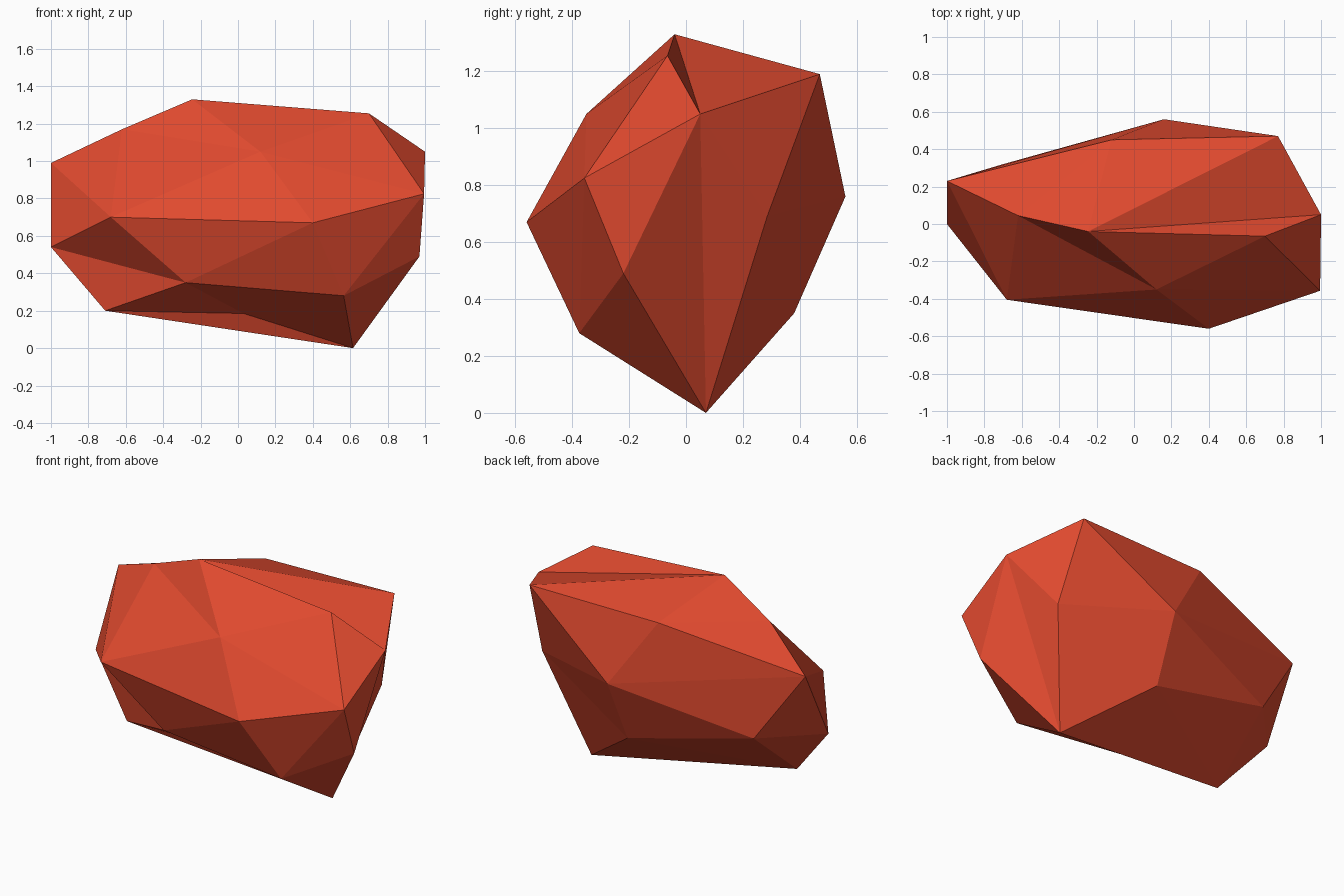
import bpy
import bmesh

cube = bpy.data.objects.get("Cube")
if cube:
    bpy.data.objects.remove(cube, do_unlink=True)

# Corner points of the faceted boulder
corners = dict(
    # crown
    C=(-.245, -.04, 1.33), D=(.70, -.065, 1.255), O=(-.62, .045, 1.17),
    U=(-.12, .45, 1.18), Q=(.77, .47, 1.19), E=(1, .05, 1.05),
    P=(.12, -.35, 1.05), A=(-1, .23, .99),
    # waist
    F=(.995, -.357, .825), J=(.40, -.56, .67), K=(-.68, -.405, .70),
    B=(-1, 0, .54), V=(-.70, .32, .55), R=(.16, .56, .76),
    T=(.81, .285, .69), G=(.97, -.22, .49),
    # underside
    L=(-.28, -.345, .35), M=(.565, -.375, .28), N=(.03, -.05, .185),
    S=(.145, .38, .35), I=(-.71, -.10, .20), H=(.615, .07, 0),
)

# Facets fan out from a hub corner around its ring; repeated ends close a ring
fans = dict(
    P="CDFJKOC", U="CQRAOC", T="QEHSRQ", V="ARSIBA", L="BKJMNIB",
    E="QCDFGH", G="FMH", H="MNIS", K="OAB", M="FJ",
)

bm = bmesh.new()
verts = {name: bm.verts.new(co) for name, co in corners.items()}
for hub, ring in fans.items():
    for a, b in zip(ring, ring[1:]):
        bm.faces.new((verts[hub], verts[a], verts[b]))
bmesh.ops.recalc_face_normals(bm, faces=bm.faces)

mesh = bpy.data.meshes.new("boulder")
bm.to_mesh(mesh)
bm.free()

# Single red stone colour, flat shaded
red = (.75, .068, .028, 1)
mat = bpy.data.materials.new("red stone")
mat.use_nodes = True
mat.diffuse_color = red
shader = next(n for n in mat.node_tree.nodes if n.type == "BSDF_PRINCIPLED")
shader.inputs["Base Color"].default_value = red
mesh.materials.append(mat)

boulder = bpy.data.objects.new("boulder", mesh)
bpy.context.collection.objects.link(boulder)
